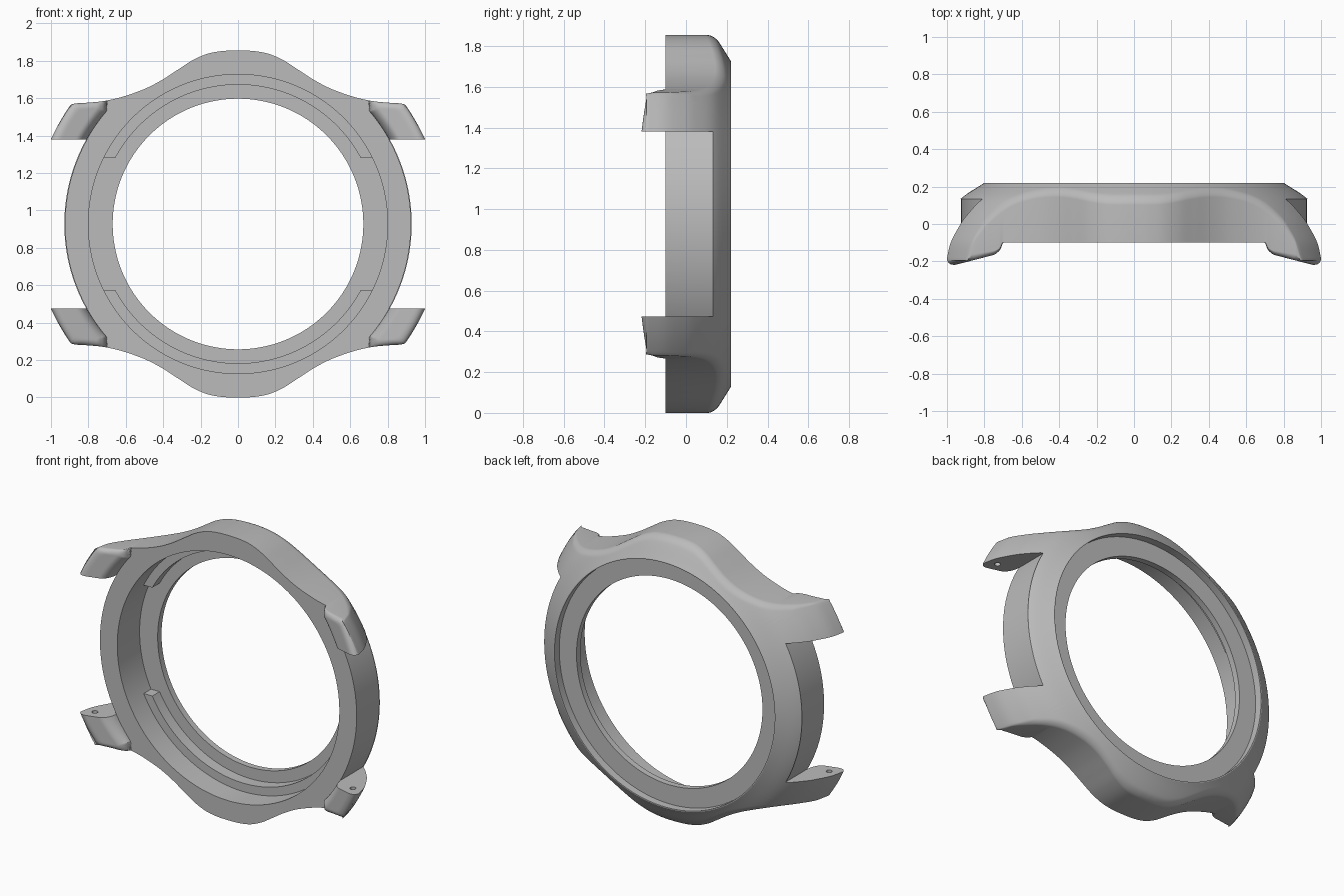
import bpy, bmesh
from math import sin, cos, asin, atan2, hypot, sqrt, radians, degrees, pi
from mathutils import Vector

cube = bpy.data.objects.get("Cube")
if cube:
    bpy.data.objects.remove(cube, do_unlink=True)

CZ = 0.927          # height of the ring axis
TIP = 1.098         # radius reached by the lug tips
SIDE = 0.925        # radius of the plain side walls
LUG_Z = 0.453       # height of the lug inner faces from the axis
LUG_X = 0.705       # where the lug feet start, from the axis
BORE, HOLE = 0.80, 0.67
FRONT, FLOOR, RECESS, BACK = -0.10, 0.13, 0.17, 0.22

steel = bpy.data.materials.new("satin_grey")
steel.use_nodes = True
steel.diffuse_color = (0.5, 0.5, 0.5, 1)
steel.node_tree.nodes["Principled BSDF"].inputs["Base Color"].default_value = (0.5, 0.5, 0.5, 1)


def make_object(name, bm):
    mesh = bpy.data.meshes.new(name)
    bmesh.ops.recalc_face_normals(bm, faces=bm.faces)
    bm.to_mesh(mesh)
    bm.free()
    mesh.materials.append(steel)
    ob = bpy.data.objects.new(name, mesh)
    ob.location.z = CZ
    bpy.context.scene.collection.objects.link(ob)
    return ob


def bake(ob):
    """Turn the modifiers into real geometry with outward normals."""
    bpy.context.view_layer.update()
    dg = bpy.context.evaluated_depsgraph_get()
    ob.data = bpy.data.meshes.new_from_object(ob.evaluated_get(dg))
    ob.modifiers.clear()
    bm = bmesh.new()
    bm.from_mesh(ob.data)
    bmesh.ops.recalc_face_normals(bm, faces=bm.faces)
    bm.to_mesh(ob.data)
    bm.free()


def mirror_quarter(ob):
    mod = ob.modifiers.new("mirror", "MIRROR")
    mod.use_axis = (True, False, True)
    mod.merge_threshold = 0.0003
    bake(ob)


def cut(ob, cutter):
    cutter.hide_render = True
    mod = ob.modifiers.new("cut", "BOOLEAN")
    mod.operation = "DIFFERENCE"
    mod.solver = "EXACT"
    mod.object = cutter
    bake(ob)
    bpy.data.objects.remove(cutter, do_unlink=True)


def loft(name, columns, cap=False):
    """Skin closed loops of (x, y, z) points."""
    bm = bmesh.new()
    loops = [[bm.verts.new(p) for p in col] for col in columns]
    n = len(loops[0])
    for a, b in zip(loops, loops[1:]):
        for i in range(n):
            j = (i + 1) % n
            bm.faces.new((a[i], a[j], b[j], b[i]))
    if cap:
        bm.faces.new(loops[0])
    return make_object(name, bm)


def smooth_path(pts, steps):
    """Catmull-Rom curve through 2D points."""
    pts = [Vector(p) for p in pts]
    ext = [2 * pts[0] - pts[1]] + pts + [2 * pts[-1] - pts[-2]]
    out = []
    for a, b, c, d in zip(ext, ext[1:], ext[2:], ext[3:]):
        for k in range(steps):
            t = k / steps
            out.append(0.5 * (2 * b + (c - a) * t + (2 * a - 5 * b + 4 * c - d) * t ** 2
                              + (3 * b - a - 3 * c + d) * t ** 3))
    return out + [pts[-1]]


def polar(r, y, a):
    return (r * cos(a), y, r * sin(a))


def quarter_round(d, radius):
    return sqrt(max(0, 1 - (1 - min(max(d, 0) / radius, 1)) ** 2))


# Domed back surface: height against radius
dome_path = smooth_path([(BORE, BACK), (SIDE, 0.137), (1.007, 0.04), (1.04, -0.015),
                         (1.08, -0.1), (TIP, -0.185)], 6)


def dome(r):
    for a, b in zip(dome_path, dome_path[1:]):
        if r <= b.x:
            return a.y + (b.y - a.y) * (r - a.x) / (b.x - a.x)
    return dome_path[-1].y


def back_y(r, R, a):
    f = 0.032 * min(max((degrees(a) - 35) / 4, 0.05), 1)
    return dome(r) - f * (1 - quarter_round(R - r, f))


def front_y(r, R, a):
    """Flat front, with the rounded lug feet standing out of it."""
    x = r * cos(a)
    inset = min(r - SIDE - 0.001, x - LUG_X)
    depth = 0.06 + 0.26 * max(x - 0.73, 0)
    y = FRONT - depth * quarter_round(inset, 0.05) * (0.65 + 0.35 * quarter_round(R - r, 0.05))
    return min(y, back_y(r, R, a) - 0.008)


# Wavy outline of one quarter, then the lug tip arc down to the side
heights = [0.928, 0.925, 0.911, 0.877, 0.826, 0.774, 0.731, 0.699, 0.674, 0.657, 0.649]
outline = smooth_path([(0.08 * i, h) for i, h in enumerate(heights)] + [(0.87, 0.645)], 10)
rim = [(atan2(p.y, p.x), hypot(p.x, p.y)) for p in outline]
rim[0] = (pi / 2, heights[0])
start = radians(35.6)
rim += [(start * (1 - k / 40), TIP) for k in range(41)]

# Case body: dome, wall, front, bore, thin inner flange and shallow back recess
columns = []
for a, R in rim:
    loop = []
    for k in range(19):
        r = BORE + (R - BORE) * (1 - (1 - k / 18) ** 2)
        loop.append((r, back_y(r, R, a)))
    lo = min(SIDE + 0.001, R - 0.03)
    for k in range(29):
        r = R + (lo - R) * (0.5 - 0.5 * cos(pi * k / 28))
        loop.append((r, front_y(r, R, a)))
    loop += [(BORE, FRONT), (BORE, FLOOR), (HOLE, FLOOR), (HOLE, RECESS),
             (BORE - 0.006, RECESS), (BORE - 0.006, BACK)]
    columns.append([polar(r, y, a) for r, y in loop])
body = loft("case_body", columns)
mirror_quarter(body)

# Side notches between the lugs
bm = bmesh.new()
edge = asin(LUG_Z / SIDE)
for s in (1, -1):
    pts = [polar(SIDE, -0.5, edge * (k / 24 - 1)) for k in range(49)]
    pts += [(1.3, -0.5, LUG_Z), (1.3, -0.5, -LUG_Z)]
    face = bm.faces.new([bm.verts.new((s * x, y, z)) for x, y, z in pts])
    new = bmesh.ops.extrude_face_region(bm, geom=[face])["geom"]
    bmesh.ops.translate(bm, vec=(0, 0.633, 0),
                        verts=[g for g in new if isinstance(g, bmesh.types.BMVert)])
cut(body, make_object("notch_cutter", bm))

# Pin holes in the lug inner faces
bm = bmesh.new()
for s in (1, -1):
    ring = bmesh.ops.create_cone(bm, cap_ends=True, segments=20, radius1=0.018,
                                 radius2=0.018, depth=1.03)["verts"]
    bmesh.ops.translate(bm, vec=(s * 0.93, -0.145, 0), verts=ring)
cut(body, make_object("pin_cutter", bm))

# Retaining rails inside the bore, with level ends
columns = []
section = [(0.745, 0.055), (0.81, 0.055), (0.81, FLOOR + 0.01), (0.745, FLOOR + 0.01)]
for k in range(49):
    col = []
    for r, y in section:
        first = asin(0.353 / r)
        col.append(polar(r, y, first + (pi / 2 - first) * k / 48))
    columns.append(col)
rails = loft("inner_rails", columns, cap=True)
mirror_quarter(rails)

for ob in (body, rails):
    bpy.ops.object.select_all(action="DESELECT")
    ob.select_set(True)
    bpy.context.view_layer.objects.active = ob
    bpy.ops.object.shade_smooth_by_angle(angle=radians(28))
